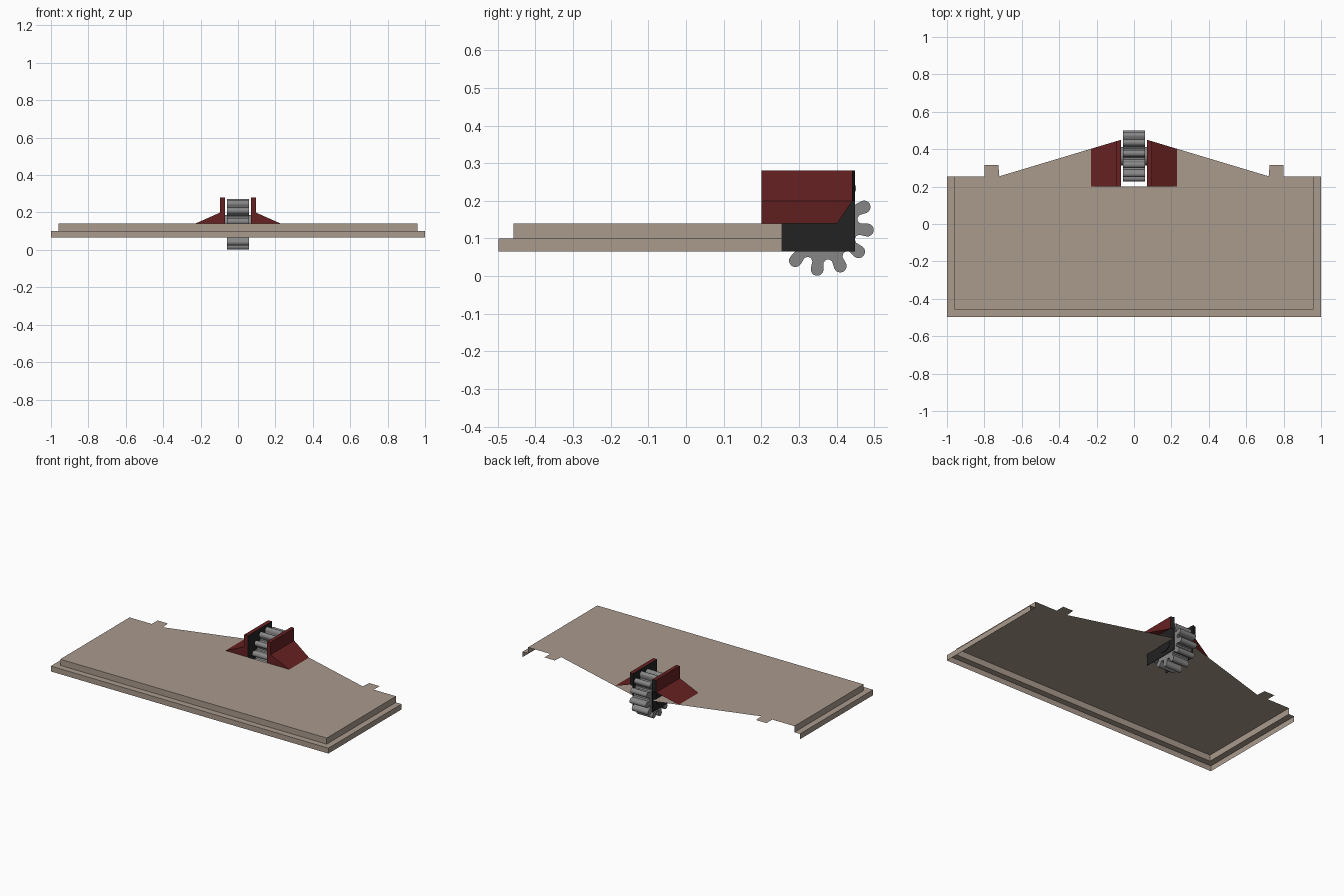
import bpy, bmesh, math

if "Cube" in bpy.data.objects:
    bpy.data.objects.remove(bpy.data.objects["Cube"])


def material(name, rgb):
    m = bpy.data.materials.new(name)
    m.diffuse_color = (*rgb, 1)
    m.use_nodes = True
    m.node_tree.nodes["Principled BSDF"].inputs["Base Color"].default_value = m.diffuse_color
    return m


BEIGE = material("beige", (0.402, 0.328, 0.27))
RED = material("dark_red", (0.133, 0.015, 0.015))
BLACK = material("black", (0.016, 0.016, 0.016))
GREY = material("grey", (0.24, 0.24, 0.24))


def build(name, verts, faces, mat):
    me = bpy.data.meshes.new(name)
    me.from_pydata(verts, [], faces)
    me.materials.append(mat)
    ob = bpy.data.objects.new(name, me)
    bpy.context.collection.objects.link(ob)
    return ob


def fix_normals(ob):
    bm = bmesh.new()
    bm.from_mesh(ob.data)
    bmesh.ops.recalc_face_normals(bm, faces=bm.faces)
    bm.to_mesh(ob.data)
    bm.free()


def prism_x(name, prof, x0, x1, mat):
    # closed (y, z) profile extruded along x
    n = len(prof)
    verts = [(x, y, z) for x in (x0, x1) for y, z in prof]
    faces = [tuple(range(n)), tuple(range(2 * n - 1, n - 1, -1))]
    faces += [(i, i + n, (i + 1) % n + n, (i + 1) % n) for i in range(n)]
    ob = build(name, verts, faces, mat)
    fix_normals(ob)
    return ob


BACK, TOP = 0.255, 0.14


def slope_y(x):
    # rear edge of the deck, tapering away from the wheel
    return 0.45 - (abs(x) - 0.07) * 0.195 / 0.65


# deck sheet with tabs, tapered rear and wheel notch
half = [(0.07, 0.2), (0.07, 0.45), (0.72, BACK), (0.73, BACK + 0.003), (0.73, 0.315),
        (0.80, 0.315), (0.80, BACK), (0.96, BACK), (0.96, -0.458)]
half[3] = (0.725, 0.315)
half[4:5] = []
outline = half + [(-x, y) for x, y in reversed(half)]
deck = build("deck", [(x, y, TOP) for x, y in outline],
             [tuple(range(len(outline)))[::-1]], BEIGE)

# stepped rim on three sides, open at the back
verts, faces = [], []
for hx, fy, z in [(0.96, -0.458, TOP), (0.96, -0.458, 0.1), (1, -0.498, 0.1), (1, -0.498, 0.065)]:
    verts += [(-hx, BACK, z), (-hx, fy, z), (hx, fy, z), (hx, BACK, z)]
for r in range(3):
    for i in range(3):
        a = r * 4 + i
        faces.append((a, a + 4, a + 5, a + 1))
build("stepped_rim", verts, faces, BEIGE)

# wheel housings: red outer cover, black inner plate
YC, ZC = 0.363, 0.137
for s, side in ((1, "right"), (-1, "left")):
    prof = [(0.23, TOP), (0.095, 0.2), (0.095, 0.28), (0.07, 0.28)]
    verts = [(s * x, 0.2, z) for x, z in prof] + [(s * x, slope_y(x), z) for x, z in prof]
    verts += [(s * 0.07, 0.2, TOP), (s * 0.07, 0.2, 0.2)]
    faces = [(0, 4, 5, 1), (1, 5, 6, 2), (2, 6, 7, 3), (0, 1, 9, 8), (1, 2, 3, 9)]
    if s < 0:
        faces = [f[::-1] for f in faces]
    build("housing_cover_" + side, verts, faces, RED)
    prism_x("housing_inner_plate_" + side,
            [(0.202, 0.065), (0.449, 0.065), (0.449, 0.279), (0.202, 0.279)],
            s * 0.069, s * 0.072, BLACK)
    # rear end strip of the wall
    ends = [(s * x, slope_y(x) - 0.001, z) for x, z in
            ((0.07, 0.2), (0.095, 0.2), (0.095, 0.28), (0.07, 0.28))]
    build("housing_end_" + side, ends, [(0, 3, 2, 1) if s > 0 else (0, 1, 2, 3)], BLACK)
    # axle cap on the outer face of the plate
    cap = [(YC + 0.05 * math.cos(i * math.pi / 12), ZC + 0.05 * math.sin(i * math.pi / 12))
           for i in range(24)]
    prism_x("axle_cap_" + side, cap, s * 0.072, s * 0.075, BLACK)

# axle
prism_x("axle", cap, -0.0695, 0.0695, GREY)

# twelve-toothed wheel with rounded teeth
prof = []
for k in range(12):
    a = math.radians(353 + 30 * k)
    tooth = [(0.092, -0.020), (0.100, -0.015)]
    tooth += [(0.12 + 0.017 * math.cos(t), 0.017 * math.sin(t))
              for t in [math.radians(-90 + 22.5 * j) for j in range(9)]]
    tooth += [(0.100, 0.015), (0.092, 0.020)]
    for u, v in tooth:
        prof.append((YC + u * math.cos(a) - v * math.sin(a), ZC + u * math.sin(a) + v * math.cos(a)))
wheel = prism_x("toothed_wheel", prof, -0.058, 0.058, GREY)

for ob in [o for o in bpy.data.objects if o.name.startswith(("axle", "toothed"))]:
    bpy.ops.object.select_all(action='DESELECT')
    ob.select_set(True)
    bpy.context.view_layer.objects.active = ob
    bpy.ops.object.shade_smooth_by_angle(angle=math.radians(35))
